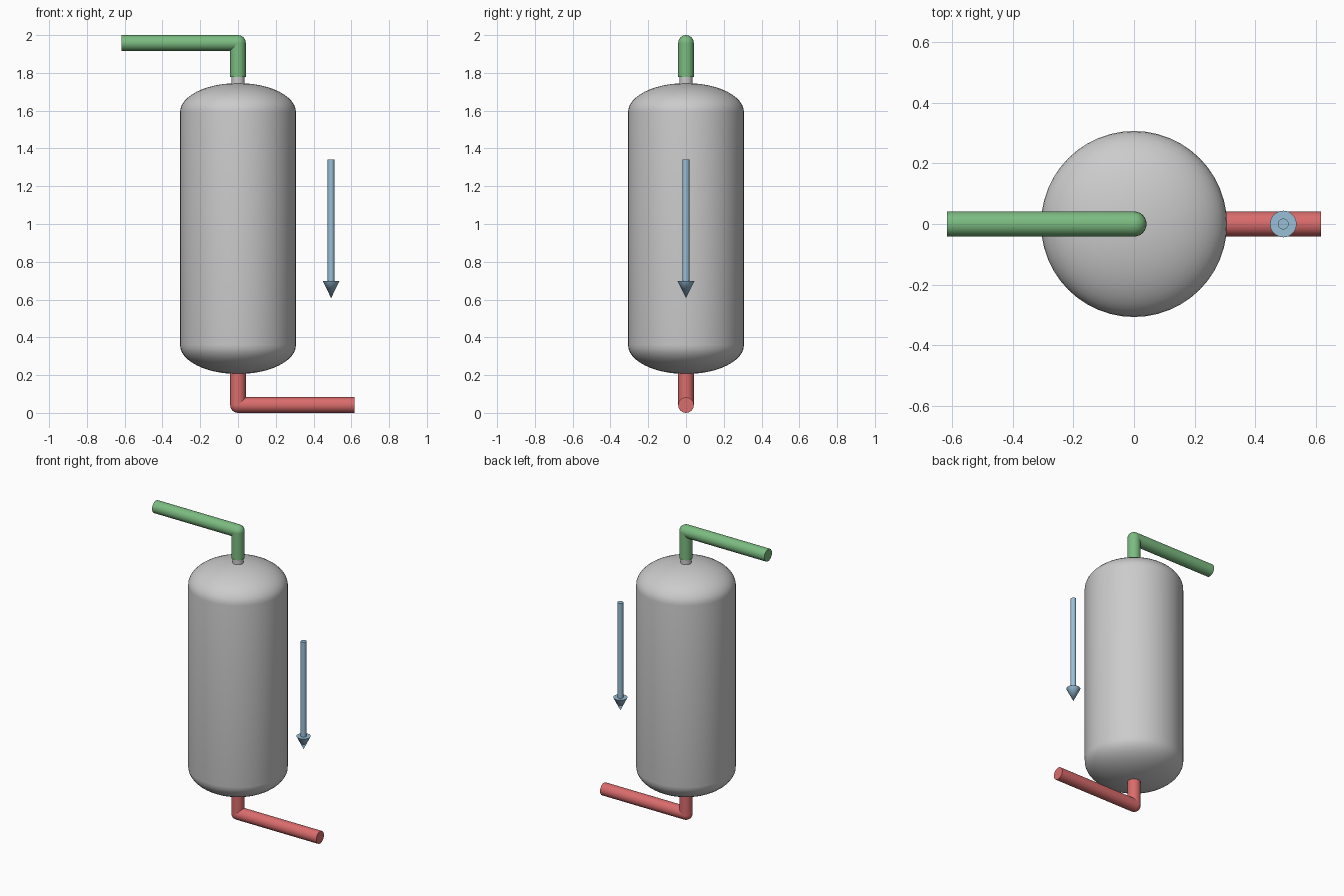
import bpy, bmesh, math
from mathutils import Vector

if "Cube" in bpy.data.objects:
    bpy.data.objects.remove(bpy.data.objects["Cube"])


def material(name, color):
    m = bpy.data.materials.new(name)
    m.diffuse_color = color
    m.use_nodes = True
    m.node_tree.nodes["Principled BSDF"].inputs["Base Color"].default_value = m.diffuse_color
    return m


def lathe(name, profile, segments, mat=None, x=0.0):
    """Spin an (r, z) profile around the z axis."""
    bm = bmesh.new()
    verts = [bm.verts.new((r, 0, z)) for r, z in profile]
    edges = [bm.edges.new(pair) for pair in zip(verts, verts[1:])]
    bmesh.ops.spin(bm, geom=verts + edges, cent=(0, 0, 0), axis=(0, 0, 1),
                   angle=2 * math.pi, steps=segments)
    bmesh.ops.remove_doubles(bm, verts=bm.verts, dist=1e-4)
    bmesh.ops.recalc_face_normals(bm, faces=bm.faces)
    return finish(name, bm, mat, (x, 0, 0))


def finish(name, bm, mat=None, location=(0, 0, 0)):
    mesh = bpy.data.meshes.new(name)
    bm.to_mesh(mesh)
    bm.free()
    obj = bpy.data.objects.new(name, mesh)
    obj.location = location
    bpy.context.collection.objects.link(obj)
    if mat:
        mesh.materials.append(mat)
    bpy.ops.object.select_all(action='DESELECT')
    obj.select_set(True)
    bpy.context.view_layer.objects.active = obj
    bpy.ops.object.shade_smooth_by_angle(angle=math.radians(35))
    return obj


def pipe(name, points, radius, mat):
    """Straight pipe runs with a ball at every inner corner."""
    bm = bmesh.new()
    for a, b in zip(points, points[1:]):
        a, b = Vector(a), Vector(b)
        rot = (b - a).to_track_quat('Z', 'Y').to_matrix().to_4x4()
        rot.translation = (a + b) / 2
        bmesh.ops.create_cone(bm, cap_ends=True, segments=24, radius1=radius,
                              radius2=radius, depth=(b - a).length, matrix=rot)
    for p in points[1:-1]:
        ball = bmesh.ops.create_uvsphere(bm, u_segments=24, v_segments=12, radius=radius)
        bmesh.ops.translate(bm, verts=ball['verts'], vec=p)
    return finish(name, bm, mat)


green = material("inlet_green", (0.20, 0.50, 0.22, 1))
red = material("outlet_red", (0.70, 0.15, 0.15, 1))
blue = material("arrow_blue", (0.32, 0.52, 0.68, 1))

# Tank with elliptical heads
R, HEAD, LOW, HIGH, N = 0.307, 0.154, 0.36, 1.592, 12
arc = [(R * math.sin(i / N * math.pi / 2), HEAD * math.cos(i / N * math.pi / 2))
       for i in range(N + 1)]
lathe("tank", [(r, LOW - h) for r, h in arc] + [(r, HIGH + h) for r, h in reversed(arc)], 48)

# Short nozzle on the top head
lathe("top_nozzle", [(0, 1.70), (0.035, 1.70), (0.035, 1.79), (0, 1.79)], 24)

# Inlet and outlet pipes
P = 0.0415
pipe("inlet_pipe", [(0, 0, 1.778), (0, 0, 2 - P), (-0.617, 0, 2 - P)], P, green)
pipe("outlet_pipe", [(0, 0, 0.222), (0, 0, P + 0.004), (0.617, 0, P + 0.004)], P, red)

# Flow direction arrow
lathe("flow_arrow", [(0, 1.342), (0.018, 1.342), (0.018, 0.697), (0.044, 0.697), (0, 0.608)],
      20, blue, x=0.493)

# Rest the model exactly on the ground
for o in bpy.context.collection.objects:
    if o.name == "outlet_pipe":
        o.location.z = -0.004
